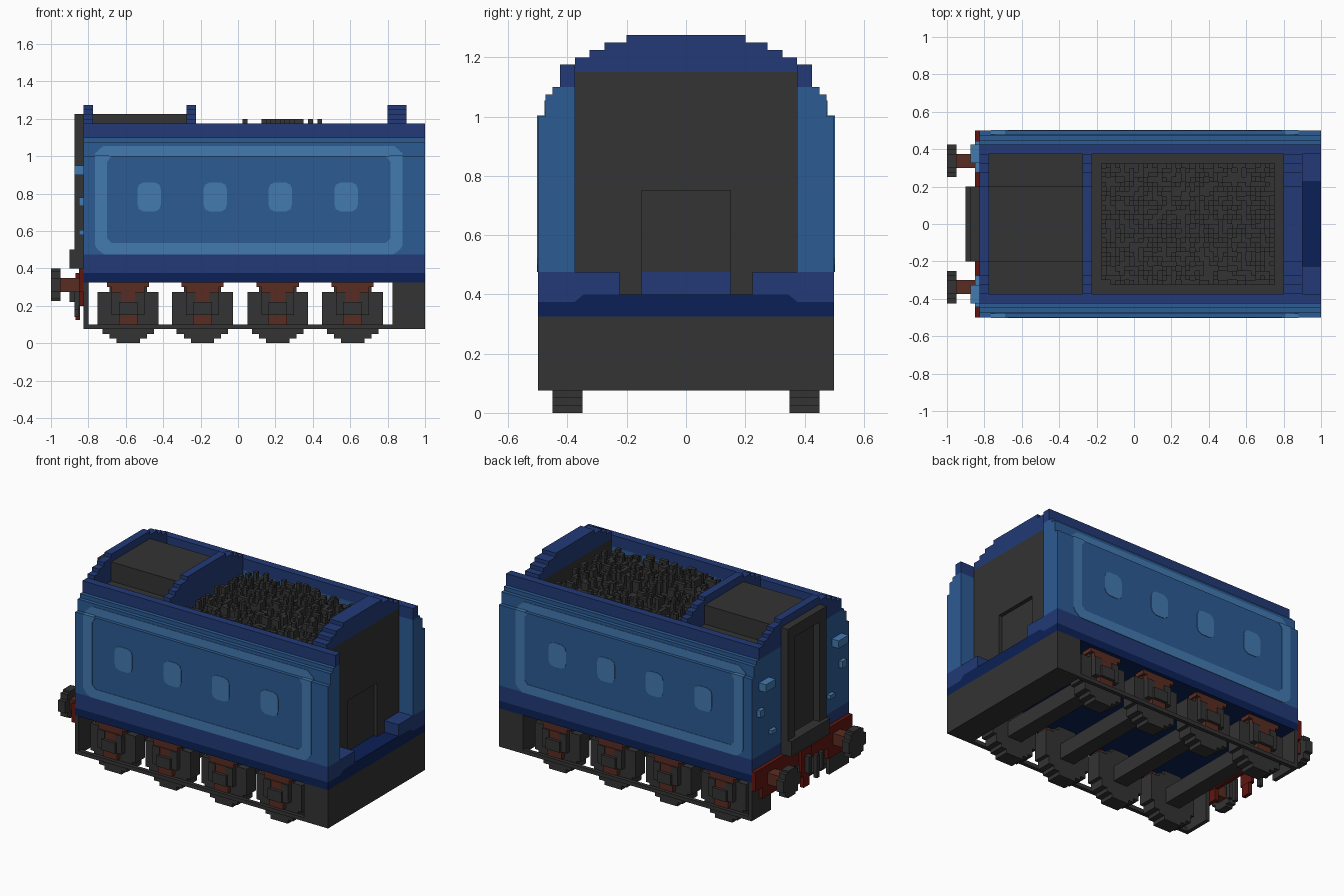
import bpy, bmesh, random, math

if "Cube" in bpy.data.objects:
    bpy.data.objects.remove(bpy.data.objects["Cube"], do_unlink=True)


def srgb(c):
    return tuple((v / 255 / 12.92) if v / 255 <= 0.04045 else ((v / 255 + 0.055) / 1.055) ** 2.4 for v in c) + (1.0,)


def material(name, rgb):
    m = bpy.data.materials.new(name)
    m.use_nodes = True
    m.diffuse_color = srgb(rgb)
    m.node_tree.nodes["Principled BSDF"].inputs["Base Color"].default_value = srgb(rgb)
    return m


MID = material("mid blue", (44, 91, 148))
LIGHT = material("light blue", (67, 122, 176))
DARK = material("dark blue", (34, 58, 118))
NAVY = material("navy", (11, 32, 86))
BLACK = material("charcoal", (51, 51, 51))
BROWN = material("rust brown", (90, 44, 34))
RED = material("dark red", (96, 22, 16))


def finish(name, bm, mat):
    bmesh.ops.recalc_face_normals(bm, faces=bm.faces)
    me = bpy.data.meshes.new(name)
    bm.to_mesh(me)
    bm.free()
    me.materials.append(mat)
    ob = bpy.data.objects.new(name, me)
    bpy.context.collection.objects.link(ob)
    return ob


def add_box(bm, b):
    x0, x1, y0, y1, z0, z1 = b
    vs = [bm.verts.new((x, y, z)) for x in (x0, x1) for y in (y0, y1) for z in (z0, z1)]
    for f in ((0, 1, 3, 2), (4, 6, 7, 5), (0, 4, 5, 1), (2, 3, 7, 6), (0, 2, 6, 4), (1, 5, 7, 3)):
        bm.faces.new([vs[i] for i in f])


def both(boxes):
    """Repeat boxes on the other side of the centre line."""
    return boxes + [(a, b, -d, -c, e, f) for a, b, c, d, e, f in boxes]


def boxes(name, mat, items):
    bm = bmesh.new()
    for b in items:
        add_box(bm, b)
    return finish(name, bm, mat)


def plate(name, mat, pts, y0, y1, sides=(1, -1)):
    """Flat outline in x and z, extruded along y, on both sides."""
    bm = bmesh.new()
    for s in sides:
        a = [bm.verts.new((x, s * y0, z)) for x, z in pts]
        b = [bm.verts.new((x, s * y1, z)) for x, z in pts]
        bm.faces.new(a)
        bm.faces.new(b[::-1])
        for i in range(len(pts)):
            j = (i + 1) % len(pts)
            bm.faces.new((a[i], b[i], b[j], a[j]))
    return finish(name, bm, mat)


# Body shell
boxes("side_wall", MID, both([
    (-.825, 1, .375, .5, .475, 1.0), (-.825, 1, .375, .475, 1.0, 1.075),
    (-.825, 1, .375, .45, 1.075, 1.1)]) + [(-.825, -.775, -.375, .375, .475, 1.1)])
boxes("top_rail", DARK, both([(-.825, 1, .375, .425, 1.1, 1.175)]))
boxes("skirt", DARK, [(-.825, .875, -.5, .5, .375, .475)]
      + both([(.875, 1, .225, .5, .375, .475)]))
boxes("floor", NAVY, [(-.825, 1, -.5, .5, .325, .375), (.875, 1, -.225, .225, .375, .4)])
bm = bmesh.new()
for s in (1, -1):
    outline = [(.22, .37), (.22, .4), (.345, .4), (.375, .375), (.375, .37)]
    bm.faces.new([bm.verts.new((1.002, s * y, z)) for y, z in outline][::s])
finish("floor_edge_plate", bm, NAVY)

# Arched bulkheads built in steps
arch = [(.375, 1.2), (.325, 1.225), (.275, 1.25), (.2, 1.275)]


def bulkhead(name, x0, x1, base):
    items, z = [], base
    for y, top in arch:
        items.append((x0, x1, -y, y, z, top))
        z = top
    boxes(name, DARK, items)


bulkhead("front_bulkhead", -.825, -.775, 1.1)
bulkhead("middle_bulkhead", -.275, -.225, 1.05)
bulkhead("rear_bulkhead", .8, .9, 1.15)

# Rear wall with a shallow door recess
boxes("rear_wall", BLACK, [(.8, .875, -.375, .375, .4, 1.15),
                           (.875, .9, -.375, .375, .75, 1.15)]
      + both([(.875, .9, .15, .375, .4, .75)]))

# Deck and raised corridor roof
boxes("deck", BLACK, [(-.775, -.275, -.375, .375, .475, 1.1)])
boxes("corridor_roof", BLACK, [(-.775, -.275, -.2, .2, 1.1, 1.225)])

# Heaped coal in small columns
random.seed(4)
bm = bmesh.new()
step = .025
for i in range(41):
    for j in range(30):
        x, y = -.225 + i * step, -.375 + j * step
        edge = min(i, 40 - i, j, 29 - j)
        top = 1.05
        if edge > 1:
            dome = max(0, 1 - ((x - .27) / .55) ** 2) * max(0, 1 - (y / .42) ** 2)
            top += .07 * dome + random.choice((0, 0, .025, .025, .05, .075))
            if random.random() < .02:
                top += .04 * dome
        top = round(top / step) * step
        add_box(bm, (x, x + step, y, y + step, 1.0, top))
finish("coal", bm, BLACK)
boxes("coal_bed", BLACK, [(-.275, .8, -.375, .375, .475, 1.0)])

# Painted border and windows on the sides
plate("border", LIGHT, [
    (-.765, 1), (-.765, .525), (-.75, .5), (-.715, .475), (.83, .475), (.865, .5), (.88, .525), (.88, 1),
    (.79, 1), (.815, .97), (.815, .56), (.79, .535), (-.675, .535), (-.7, .56), (-.7, .97), (-.675, 1)],
    .499, .503)
plate("border_top", LIGHT, [(-.765, 1), (-.765, 1.015), (-.72, 1.055), (.835, 1.055), (.88, 1.015), (.88, 1)],
      .474, .478)
boxes("border_ledge", LIGHT, both([(-.765, -.69, .475, .503, .999, 1.003), (.81, .88, .475, .503, .999, 1.003)]))
for n, cx in enumerate((-.475, -.122, .226, .578)):
    pts = []
    for sx, sz in ((1, 1), (-1, 1), (-1, -1), (1, -1)):
        corner = [(.063, .04), (.055, .065), (.03, .078)]
        if sx * sz < 0:
            corner.reverse()
        pts += [(cx + sx * a, .782 + sz * b) for a, b in corner]
    plate(f"window_{n + 1}", LIGHT, pts, .499, .503)

# Gangway at the coupling end
boxes("gangway", BLACK, both([(-.875, -.825, .125, .2, .4, 1.225)]) + [
    (-.875, -.825, -.125, .125, 1.15, 1.225), (-.832, -.824, -.125, .125, .4, 1.15),
    (-.9, -.825, -.2, .2, .4, .5)])
boxes("end_steps", LIGHT, both([
    (-.875, -.825, .325, .425, .9, .95), (-.85, -.825, .4, .445, .735, .78),
    (-.85, -.825, .275, .325, .58, .605)]))

# Buffer beam, buffers and coupling
boxes("buffer_beam", RED, [(-.85, -.825, -.5, .5, .275, .4)] + both([(-.85, -.826, .25, .425, .2, .275)]))
boxes("coupling_plate", RED, [(-.87, -.85, -.05, .05, .2, .375), (-.87, -.845, -.03, .03, .125, .2)])
boxes("coupling_links", BLACK, [(-.9, -.87, -.015, .015, .22, .33)]
      + both([(-.875, -.85, .1, .125, .14, .29), (-.875, -.85, .15, .175, .18, .29)]))
boxes("buffer_stem", BROWN, both([(-.95, -.825, .3, .375, .275, .35)]))
head = [(.0375, .0875), (.0625, .075), (.0875, .0375)]
boxes("buffer_head", BLACK, both([(-1, -.95, .3375 - a, .3375 + a, .3125 - b, .3125 + b) for a, b in head]))

# Underframe
boxes("rear_chassis", BLACK, [(.825, 1, -.5, .5, .075, .325)])
boxes("side_frame", BLACK, both([
    (-.825, .825, .475, .5, .075, .1), (-.825, -.8, .3, .5, .075, .325)]))

# Stepped wheels, axles, axle boxes and springs
disc = [(.0625, .1625), (.1, .1375), (.1375, .1125), (.1625, .0625)]
wheels, axles, axle_boxes, springs = [], [], [], []
for cx in (-.5875, -.19, .2125, .6125):
    wheels += [(cx - a, cx + a, .35, .45, .1625 - b + 0, .1625 + b) for a, b in disc]
    wheels.append((cx - .1625, cx + .1625, .35, .45, .1, .275))
    axles.append((cx - .05, cx + .05, -.36, .36, .1125, .2125))
    axle_boxes += [(cx - .0875, cx + .0875, .45, .485, .15, .22),
                   (cx - .0875, cx - .0375, .45, .485, .22, .27),
                   (cx + .0375, cx + .0875, .45, .485, .22, .27),
                   (cx - .05, cx + .05, .485, .5, .15, .22)]
    springs += [(cx - .1125, cx + .1125, .4, .475, .3, .325), (cx - .0875, cx + .0875, .42, .475, .27, .3),
                (cx - .0375, cx + .0375, .45, .48, .22, .27), (cx - .05, cx + .05, .45, .48, .1, .15)]
boxes("wheels", BLACK, both(wheels))
boxes("axles", BLACK, axles)
boxes("axle_boxes", BLACK, both(axle_boxes))
boxes("springs", BROWN, both(springs))
